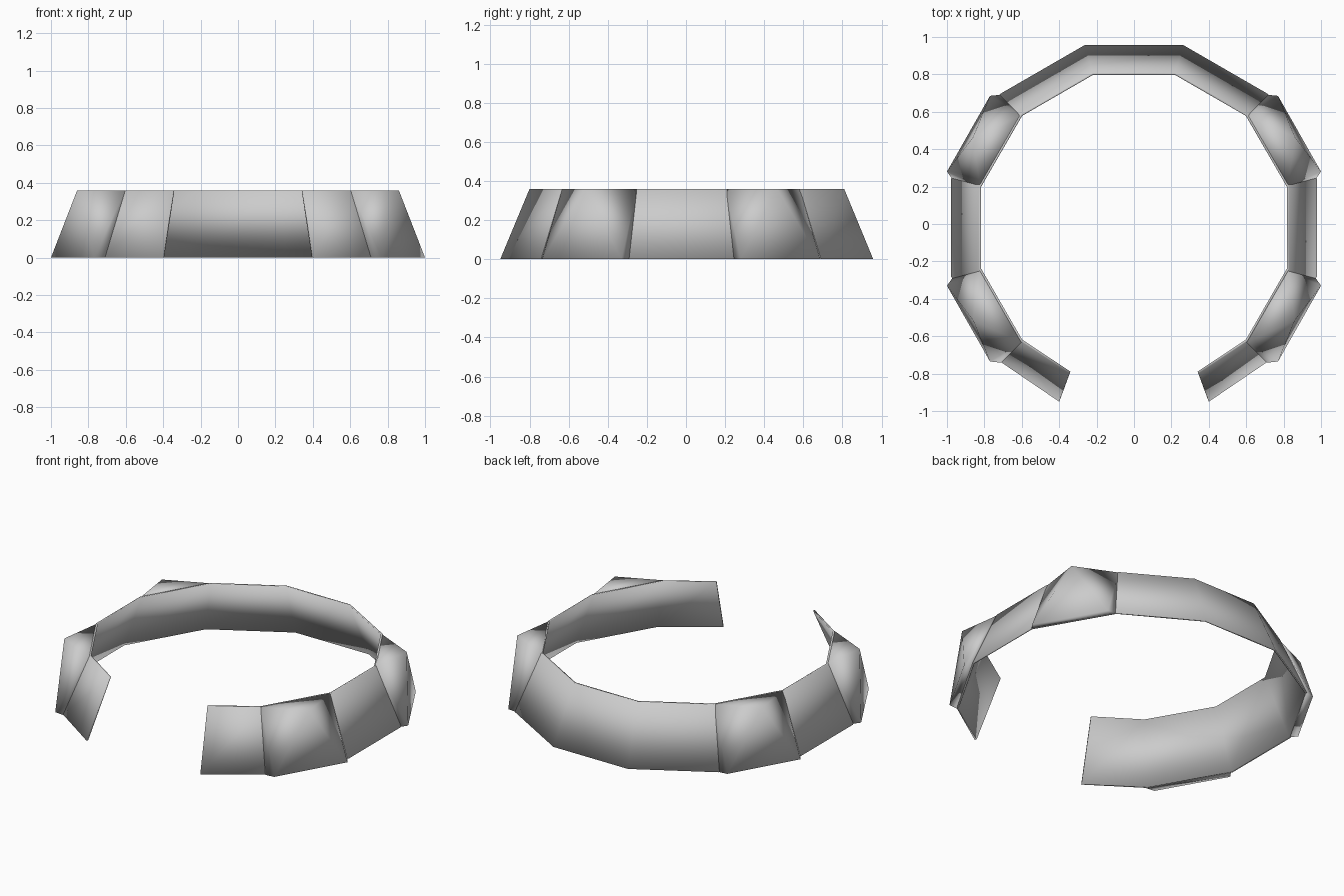
import bpy, bmesh, math
from mathutils import Vector

cube = bpy.data.objects.get("Cube")
if cube:
    bpy.data.objects.remove(cube, do_unlink=True)

HEIGHT = 0.36
CENTRE_Y = -0.02
BOTTOM_R, TOP_R = 1.012, 0.858      # corner radii of the twelve-sided band
WALL = 0.012

grey = bpy.data.materials.new("plain_grey")
grey.use_nodes = True
colour = (0.6, 0.6, 0.6, 1)
grey.diffuse_color = colour
grey.node_tree.nodes["Principled BSDF"].inputs["Base Color"].default_value = colour


def finish(bm, name):
    bmesh.ops.recalc_face_normals(bm, faces=bm.faces)
    for face in bm.faces:
        face.smooth = True
    mesh = bpy.data.meshes.new(name)
    bm.to_mesh(mesh)
    bm.free()
    mesh.materials.append(grey)
    obj = bpy.data.objects.new(name, mesh)
    bpy.context.collection.objects.link(obj)
    return obj


def corner(degrees, radius, z):
    a = math.radians(degrees)
    return Vector((radius * math.cos(a), CENTRE_Y + radius * math.sin(a), z))


# Open band: tapered thin wall, gap at the front
stations = [(Vector((0.4, -0.95, 0)), Vector((0.345, -0.80, HEIGHT)))]
stations += [(corner(d, BOTTOM_R, 0), corner(d, TOP_R, HEIGHT)) for d in range(-45, 226, 30)]
stations += [tuple(Vector((-p.x, p.y, p.z)) for p in stations[0])]

bm = bmesh.new()
loops = []
for low, high in stations:
    inward = [Vector((-p.x, CENTRE_Y - p.y, 0)).normalized() * WALL for p in (low, high)]
    loops.append([bm.verts.new(p) for p in (low, high, high + inward[1], low + inward[0])])
for a, b in zip(loops, loops[1:]):
    for i in range(4):
        j = (i + 1) % 4
        bm.faces.new((a[i], a[j], b[j], b[i]))
bm.faces.new(loops[0])
bm.faces.new(loops[-1])
finish(bm, "band")


# Pointed outer plates on the four diagonal panels
def make_plate(name, sx, sy):
    def place(p):
        y = p[1] if sy > 0 else -0.05 - p[1]
        return Vector((sx * p[0], y, p[2]))

    bm = bmesh.new()
    side_low, back_low, peak = (bm.verts.new(place(p)) for p in
                                ((1, 0.28, 0), (0.77, 0.685, 0), (0.86, 0.465, HEIGHT)))
    side_top, back_top, side_in, back_in = (
        bm.verts.new(place(corner(d, r, z))) for r, z in ((TOP_R - 0.006, HEIGHT), (BOTTOM_R - 0.006, 0))
        for d in (15, 45))
    for loop in ((side_low, back_low, peak), (side_low, peak, side_top),
                 (back_low, back_top, peak), (peak, back_top, side_top),
                 (side_low, side_top, side_in), (back_low, back_in, back_top),
                 (side_low, side_in, back_in, back_low),
                 (side_in, side_top, back_top, back_in)):
        bm.faces.new(loop)
    # Hard crease on the trailing side only
    trailing = back_low if sx * sy > 0 else side_low
    bm.edges.get((trailing, peak)).smooth = False
    for edge in bm.edges:
        if len(edge.link_faces) == 2 and side_in in edge.verts and back_in in edge.verts:
            edge.smooth = False
    finish(bm, name)


for sx, side in ((1, "left"), (-1, "right")):
    for sy, end in ((1, "back"), (-1, "front")):
        make_plate(f"{end}_{side}_plate", sx, sy)
